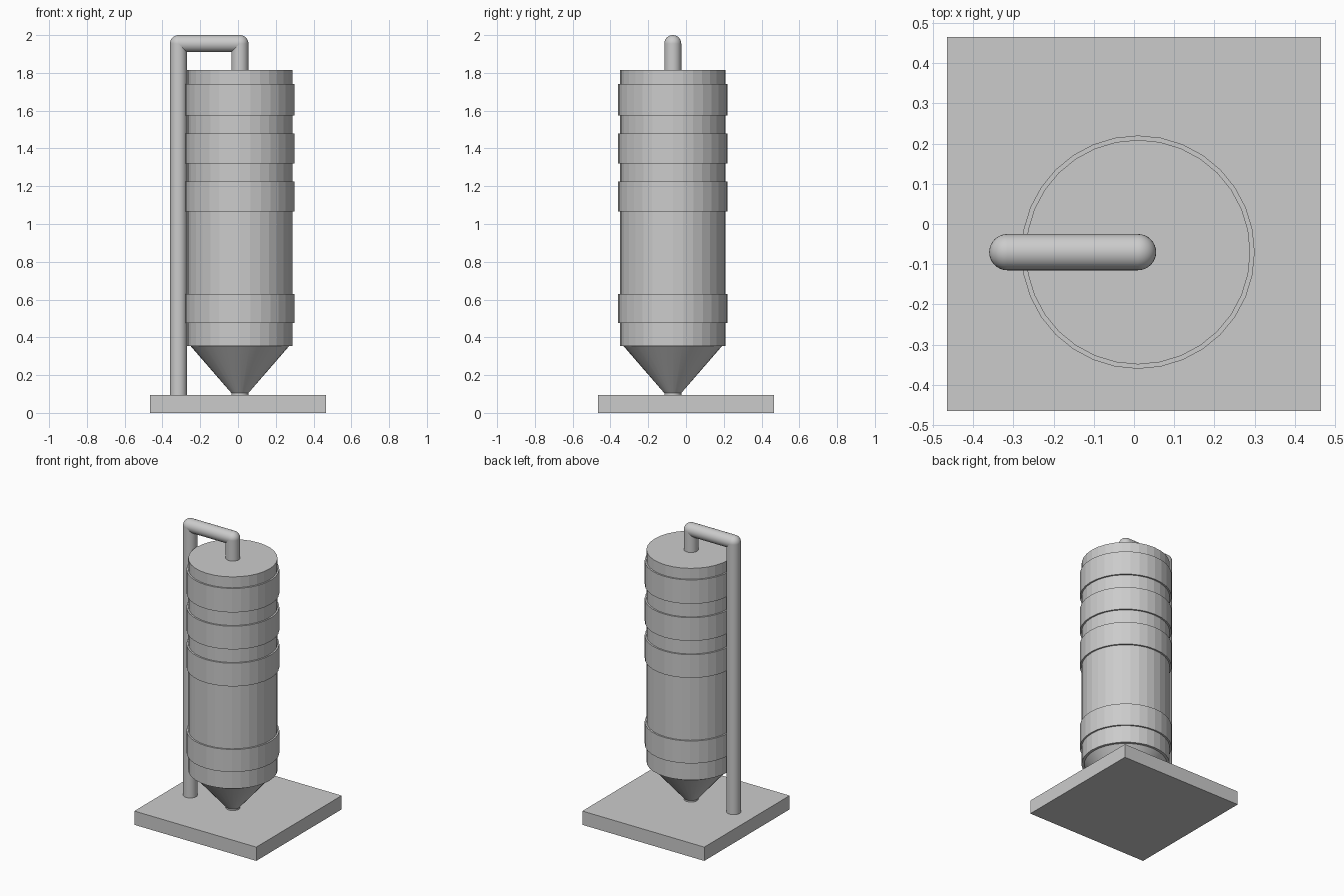
import bpy
import math
from mathutils import Vector

cube = bpy.data.objects.get("Cube")
if cube:
    bpy.data.objects.remove(cube, do_unlink=True)

GREY = (0.6, 0.6, 0.6, 1)
metal = bpy.data.materials.new("light_grey")
metal.use_nodes = True
metal.diffuse_color = GREY
metal.node_tree.nodes["Principled BSDF"].inputs["Base Color"].default_value = GREY

CX, CY = 0.01, -0.07       # tank axis
BASE_TOP = 0.095
TANK_BOTTOM, TANK_TOP = 0.355, 1.815
PIPE_R, PIPE_X, PIPE_Z = 0.045, -0.315, 1.955


def finish(name, smooth=False):
    obj = bpy.context.object
    obj.name = name
    obj.data.materials.append(metal)
    if smooth:
        bpy.ops.object.shade_smooth_by_angle(angle=math.radians(35))
    return obj


def drum(name, radius, z0, z1):
    bpy.ops.mesh.primitive_cylinder_add(
        vertices=32, radius=radius, depth=z1 - z0, location=(CX, CY, (z0 + z1) / 2))
    return finish(name)


def pipe(name, start, end):
    a, b = Vector(start), Vector(end)
    bpy.ops.mesh.primitive_cylinder_add(
        vertices=32, radius=PIPE_R, depth=(b - a).length, location=(a + b) / 2,
        rotation=(b - a).to_track_quat('Z', 'Y').to_euler())
    return finish(name, True)


# Square base slab
bpy.ops.mesh.primitive_cube_add(size=1, location=(0, 0, BASE_TOP / 2))
bpy.context.object.scale = (0.93, 0.93, BASE_TOP)
finish("base_slab")

# Tank body and raised bands
drum("tank_body", 0.279, TANK_BOTTOM, TANK_TOP)
bands = [(0.475, 0.63), (1.065, 1.225), (1.32, 1.48), (1.575, 1.74)]
for i, (low, high) in enumerate(bands):
    drum(f"tank_band_{i + 1}", 0.29, low, high)

# Hopper cone and its outlet neck
NECK = BASE_TOP + 0.01
bpy.ops.mesh.primitive_cone_add(
    vertices=32, radius1=PIPE_R, radius2=0.262, depth=TANK_BOTTOM - NECK,
    location=(CX, CY, (TANK_BOTTOM + NECK) / 2))
finish("hopper_cone", True)
pipe("outlet_neck", (CX, CY, BASE_TOP), (CX, CY, NECK))

# Feed pipe: riser, crossover and drop into the tank lid
pipe("pipe_riser", (PIPE_X, CY, BASE_TOP), (PIPE_X, CY, PIPE_Z))
pipe("pipe_crossover", (PIPE_X, CY, PIPE_Z), (CX, CY, PIPE_Z))
pipe("pipe_drop", (CX, CY, PIPE_Z), (CX, CY, TANK_TOP))

# Rounded pipe elbows
for name, x in (("elbow_outer", PIPE_X), ("elbow_inner", CX)):
    bpy.ops.mesh.primitive_uv_sphere_add(
        segments=32, ring_count=16, radius=PIPE_R, location=(x, CY, PIPE_Z))
    finish(name, True)
